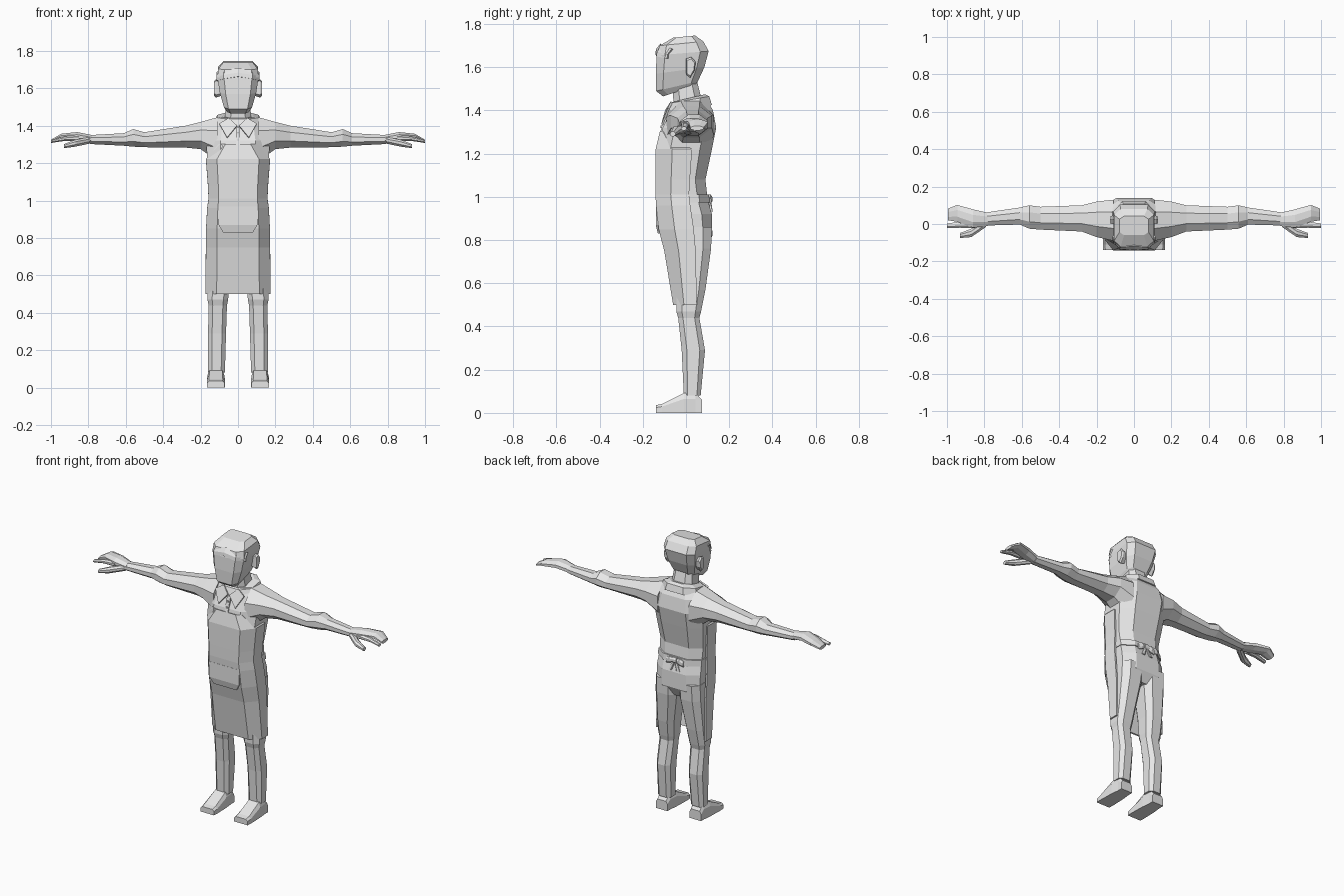
import bpy, bmesh

grey = bpy.data.materials.new("plain grey")
grey.diffuse_color = (0.8, 0.8, 0.8, 1)


def finish(name, bm, mirror=False, thick=0):
    bmesh.ops.recalc_face_normals(bm, faces=bm.faces)
    me = bpy.data.meshes.new(name)
    bm.to_mesh(me)
    bm.free()
    me.materials.append(grey)
    ob = bpy.data.objects.new(name, me)
    bpy.context.collection.objects.link(ob)
    if thick:
        s = ob.modifiers.new("thickness", 'SOLIDIFY')
        s.thickness, s.offset = thick, 0
    if mirror:
        ob.modifiers.new("mirror", 'MIRROR')
    return ob


def loft(name, rings, mirror=False, closed=True, thick=0):
    """Skin a list of point rings; closed rings get end caps."""
    bm = bmesh.new()
    rows = [[bm.verts.new(p) for p in r] for r in rings]
    n = len(rows[0])
    for a, b in zip(rows, rows[1:]):
        for i in range(n if closed else n - 1):
            j = (i + 1) % n
            bm.faces.new((a[i], a[j], b[j], b[i]))
    if closed:
        bm.faces.new(rows[0])
        bm.faces.new(rows[-1])
    return finish(name, bm, mirror, thick)


def octagon(a0, a1, b0, b1, k):
    """Rectangle with cut corners; k is the uncut share of each side."""
    ca, cb, ha, hb = (a0 + a1) / 2, (b0 + b1) / 2, (a1 - a0) / 2, (b1 - b0) / 2
    return [(ca + ha * u, cb + hb * v) for u, v in
            ((1, -k), (1, k), (k, 1), (-k, 1), (-1, k), (-1, -k), (-k, -1), (k, -1))]


def upright(z, cx, hw, yf, yb, k=0.55, zb=None):
    """Horizontal section, tilted when the back height zb differs."""
    zb = z if zb is None else zb
    return [(x, y, z + (zb - z) * (y - yf) / (yb - yf))
            for x, y in octagon(cx - hw, cx + hw, yf, yb, k)]


def across(x, y0, y1, z0, z1, k=0.4):
    """Section standing across the x axis."""
    return [(x, y, z) for y, z in octagon(y0, y1, z0, z1, k)]


# Torso with shirt and trouser seat
torso = [(.76, .10, -.03, .09), (.82, .15, -.06, .122), (.92, .152, -.09, .12),
         (.99, .147, -.105, .10), (1.08, .15, -.12, .09), (1.22, .165, -.128, .12),
         (1.32, .17, -.108, .14), (1.40, .15, -.07, .125), (1.445, .11, -.052, .10)]
loft("torso", [upright(z, 0, w, f, b) for z, w, f, b in torso])

# Trouser legs
legs = [(.86, .082, .072, -.06, .12), (.76, .084, .074, -.05, .116),
        (.57, .102, .060, -.045, .09), (.47, .108, .055, -.045, .07),
        (.44, .108, .049, -.036, .062), (.29, .112, .048, -.02, .088),
        (.08, .115, .045, -.01, .068)]
loft("trouser_leg", [upright(*r) for r in legs], mirror=True)

# Shoes
shoes = [(-.14, .047, .035), (-.11, .049, .042), (-.01, .046, .092), (.045, .04, .092), (.075, .04, .06)]
loft("shoe", [[(.118 - w, y, 0), (.118 + w, y, 0), (.118 + w, y, h * .7),
               (.118 + w * .75, y, h), (.118 - w * .75, y, h), (.118 - w, y, h * .7)]
              for y, w, h in shoes], mirror=True)

# Sleeved arms
arms = [(.11, -.09, .13, 1.21, 1.445), (.20, -.07, .12, 1.275, 1.42),
        (.28, -.04, .10, 1.283, 1.40), (.50, -.03, .092, 1.285, 1.365),
        (.56, -.025, .10, 1.288, 1.382), (.61, -.003, .088, 1.293, 1.36),
        (.79, -.008, .062, 1.302, 1.35)]
loft("arm", [across(*r) for r in arms], mirror=True)

# Hands: palm with joined fingers, forefinger, thumb
hand = {
    "hand": [(.78, -.01, .06, 1.305, 1.35), (.86, -.02, .078, 1.32, 1.366),
             (.945, .012, .102, 1.325, 1.357), (.995, .02, .082, 1.308, 1.328)],
    "forefinger": [(.85, -.022, .02, 1.318, 1.35), (.93, -.02, .012, 1.318, 1.342),
                   (1.0, -.022, .003, 1.308, 1.325)],
    "thumb": [(.79, -.015, .03, 1.305, 1.34), (.87, -.07, -.025, 1.288, 1.325),
              (.93, -.075, -.048, 1.28, 1.302)],
}
for part, rows in hand.items():
    loft(part, [across(*r) for r in rows], mirror=True)

# Neck and head
loft("neck", [upright(1.40, 0, .075, -.055, .085), upright(1.54, 0, .062, -.065, .05)])
head = [(1.465, .058, -.106, .04, 1.515), (1.49, .075, -.138, .055, 1.535),
        (1.57, .097, -.14, .085, 1.60), (1.655, .11, -.136, .105, 1.675),
        (1.70, .106, -.122, .08, 1.72), (1.737, .078, -.06, .042, 1.747)]
loft("head", [upright(z, 0, w, f, b, .68, zb) for z, w, f, b, zb in head])

# Ears
ear = [(0, 1.565), (.02, 1.55), (.04, 1.585), (.045, 1.625), (.025, 1.648), (0, 1.64)]
loft("ear", [[(x, .02 + (y - .02) * s, 1.6 + (z - 1.6) * s) for y, z in ear]
             for x, s in ((.09, .8), (.117, 1), (.127, .8))], mirror=True)

# Cap peak
loft("cap_peak", [[(x, y + dy, z + dz) for x, y, z in
                   ((-.112, -.085, 1.64), (-.075, -.133, 1.65), (0, -.137, 1.662),
                    (.075, -.133, 1.65), (.112, -.085, 1.64))]
                  for dy, dz in ((0, 0), (.003, .02), (.022, .045))], closed=False, thick=.01)

# Collar band and its two points
loft("collar", [upright(1.395, 0, .125, -.085, .12, .5, 1.425),
                upright(1.435, 0, .112, -.068, .108, .5, 1.465),
                upright(1.44, 0, .08, -.06, .088, .5, 1.475)])
bm = bmesh.new()
bm.faces.new([bm.verts.new(p) for p in ((.005, -.092, 1.40), (.058, -.11, 1.335),
                                        (.10, -.08, 1.41), (.05, -.066, 1.44))])
finish("collar_point", bm, mirror=True, thick=.01)


# Apron: bib and skirt, open at the back
def wrap(z, hw, yf, yb):
    ym = yf * .55 + yb * .45
    half = [(hw, yb, z), (hw, ym, z), (hw * .66, yf, z)]
    return half + [(-x, y, z) for x, y, z in reversed(half)]


apron = [(1.30, .10, -.117, -.09), (1.22, .167, -.136, .028), (1.08, .156, -.137, .018),
         (1.01, .153, -.137, .014), (.96, .16, -.134, .02), (.85, .166, -.122, .036),
         (.75, .167, -.096, .045), (.50, .17, -.055, .05)]
loft("apron", [wrap(*r) for r in apron], closed=False, thick=.01)

# Apron front pocket
loft("apron_pocket", [[(-w, yf, z), (w, yf, z), (w, -.10, z), (-w, -.10, z)]
                      for z, w, yf in ((.968, .108, -.14), (.87, .104, -.14), (.83, .08, -.13))])

# Shirt placket with two buttons
loft("placket", [[(-.012, y, z), (.012, y, z), (.012, y + .03, z), (-.012, y + .03, z)]
                 for y, z in ((-.122, 1.29), (-.092, 1.39))])
for z, y in ((1.325, -.113), (1.36, -.103)):
    loft("button", [[(x, y + d, h) for x, h in octagon(-.006, .006, z - .006, z + .006, .5)]
                    for d in (-.004, .01)])

# Apron tie around the waist, with bow and hanging ends
loft("apron_tie", [upright(.975, 0, .152, -.10, .11), upright(1.012, 0, .152, -.10, .106)])
loft("bow_knot", [across(x, .098, .122, .975, 1.01) for x in (-.014, .014)])
loft("bow_loop", [across(.005, .102, .114, .985, 1.0), across(.035, .10, .122, .968, 1.01),
                  across(.06, .098, .116, .962, .998)], mirror=True)
loft("bow_end", [upright(.985, .006, .007, .104, .116), upright(.93, .028, .011, .112, .124)],
     mirror=True)
